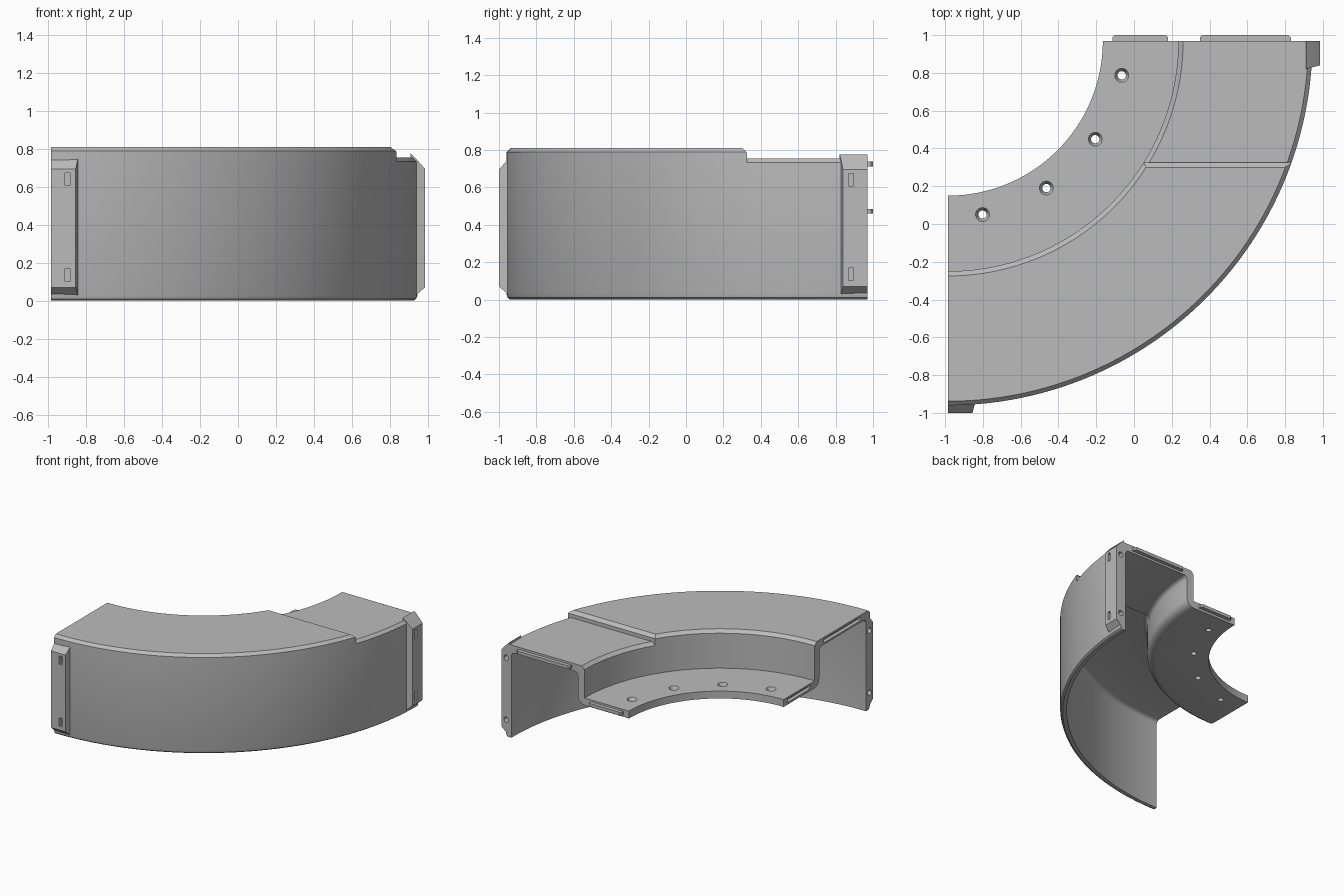
import bpy, bmesh, math
from mathutils import Matrix, Vector

if "Cube" in bpy.data.objects:
    bpy.data.objects.remove(bpy.data.objects["Cube"])

# Everything is built around the centre of the bend, then moved into place
CENTRE = Vector((-0.985, 0.97, 0))
SEGMENTS = 72
STEP_V = -0.645
HIGH, LOW = 0.81, 0.755

grey = bpy.data.materials.new("plain grey")
grey.use_nodes = True
grey.diffuse_color = (0.5, 0.5, 0.5, 1)
grey.node_tree.nodes["Principled BSDF"].inputs["Base Color"].default_value = (0.5, 0.5, 0.5, 1)


def make(name, bm):
    bmesh.ops.recalc_face_normals(bm, faces=bm.faces[:])
    mesh = bpy.data.meshes.new(name)
    bm.to_mesh(mesh)
    bm.free()
    mesh.materials.append(grey)
    obj = bpy.data.objects.new(name, mesh)
    bpy.context.scene.collection.objects.link(obj)
    return obj


def swap(p):
    """Mirror a point from one end of the bend to the other."""
    return Vector((-p[1], -p[0], p[2]))


def prism(name, points, offset, other_end=False):
    """Extrude a closed loop of 3D points by an offset."""
    bm = bmesh.new()
    base = bm.faces.new([bm.verts.new(p) for p in points])
    ext = bmesh.ops.extrude_face_region(bm, geom=[base], use_keep_orig=True)
    moved = [g for g in ext["geom"] if isinstance(g, bmesh.types.BMVert)]
    bmesh.ops.translate(bm, verts=moved, vec=offset)
    if other_end:
        for v in bm.verts:
            v.co = swap(v.co)
    return make(name, bm)


def box(name, lo, hi, other_end=False):
    pts = [(lo[0], lo[1], lo[2]), (hi[0], lo[1], lo[2]),
           (hi[0], hi[1], lo[2]), (lo[0], hi[1], lo[2])]
    return prism(name, pts, (0, 0, hi[2] - lo[2]), other_end)


def cone(name, r_low, r_high, depth, place):
    bm = bmesh.new()
    bmesh.ops.create_cone(bm, cap_ends=True, segments=24, radius1=r_low,
                          radius2=r_high, depth=depth, matrix=place)
    return make(name, bm)


def cut(targets, cutter):
    """Subtract a cutter from the targets and discard it."""
    cutter.hide_render = True
    for obj in targets:
        mod = obj.modifiers.new("cut", "BOOLEAN")
        mod.operation, mod.solver, mod.object = "DIFFERENCE", "EXACT", cutter
        bpy.context.view_layer.update()
        deps = bpy.context.evaluated_depsgraph_get()
        mesh = bpy.data.meshes.new_from_object(obj.evaluated_get(deps))
        obj.modifiers.clear()
        obj.data = mesh
    bpy.data.objects.remove(cutter)


def bend(name, top):
    """Sweep the shell cross-section through a quarter turn."""
    roof = top - 0.06
    profile = [(0.82, 0.44), (0.82, 0.5), (1.22, 0.5), (1.22, top - 0.025),
               (1.245, top), (1.908, top), (1.93, top - 0.022),
               (1.93, 0.03), (1.924, 0.01), (1.91, 0), (1.88, 0)]
    # rounded inside corners: (centre r, centre z, radius, start angle, turn)
    for r, z, rad, start, turn in ((1.85, roof - 0.03, 0.03, 0, 90),
                                   (1.31, roof - 0.03, 0.03, 90, 90),
                                   (1.22, 0.5, 0.06, 0, -90)):
        for i in range(5):
            a = math.radians(start + turn * i / 4)
            profile.append((r + rad * math.cos(a), z + rad * math.sin(a)))
    bm = bmesh.new()
    rings = []
    for i in range(SEGMENTS + 1):
        a = -math.pi / 2 * i / SEGMENTS
        rings.append([bm.verts.new((r * math.cos(a), r * math.sin(a), z)) for r, z in profile])
    n = len(profile)
    for a, b in zip(rings, rings[1:]):
        for j in range(n):
            k = (j + 1) % n
            bm.faces.new((a[j], a[k], b[k], b[j]))
    bm.faces.new(rings[0])
    bm.faces.new(rings[-1])
    return make(name, bm)


# Shell: a tall length and a lower length meeting at a chamfered step
high = bend("high_shell", HIGH)
low = bend("low_shell", LOW)
step = [(STEP_V, -1), (STEP_V, 0.785), (STEP_V - 0.04, 0.825),
        (STEP_V - 0.04, 2), (1, 2), (1, -1)]
cut([high], prism("step_cutter", [(-1, v, z) for v, z in step], (4, 0, 0)))
cut([low], box("low_cutter", (-1, -3, -1), (3, STEP_V, 2)))

# End brackets with sloping top and bottom
brackets = []
outline = [(1.895, 0.775), (1.93, 0.74), (1.97, 0.695), (1.97, 0.07), (1.93, 0.035), (1.895, 0.005)]
for name, other in (("back_bracket", False), ("side_bracket", True)):
    bracket = prism(name, [(u, 0, z) for u, z in outline], (0, -0.13, 0))
    for v in bracket.data.vertices:
        if v.co.y < -0.1:
            v.co.y -= (1.97 - v.co.x) * 0.25
    if other:
        for v in bracket.data.vertices:
            v.co = swap(v.co)
        bracket.data.flip_normals()
    brackets.append(bracket)

# Bolt slots in the bracket faces and bolt holes in the bracket ends
for bracket, shell, other in ((brackets[0], low, False), (brackets[1], high, True)):
    for z in (0.135, 0.64):
        cut([bracket], box("slot_cutter", (1.94, -0.1, z - 0.034), (2.1, -0.074, z + 0.034), other))
        spot = Vector((1.926, 0, z))
        turn = Matrix.Rotation(math.pi / 2, 4, "X")
        if other:
            spot = swap(spot)
            turn = Matrix.Rotation(math.pi / 2, 4, "Y")
        cut([bracket, shell], cone("bolt_cutter", 0.022, 0.022, 0.14, Matrix.Translation(spot) @ turn))

# Countersunk screw holes along the inner ledge
for i in range(4):
    a = -math.radians(11.25 + 22.5 * i)
    x, y = 0.938 * math.cos(a), 0.938 * math.sin(a)
    shells = [low] if y > STEP_V + 0.05 else [high]
    cut(shells, cone("screw_cutter", 0.022, 0.022, 0.3, Matrix.Translation((x, y, 0.47))))
    cut(shells, cone("sink_cutter", 0.021, 0.038, 0.03, Matrix.Translation((x, y, 0.487))))

# Locating tongues on one end and matching grooves in the other
parts = [high, low] + brackets
for label, u0, u1, z, drop in (("roof", 1.335, 1.815, 0.725, HIGH - LOW),
                               ("ledge", 0.87, 1.165, 0.472, 0)):
    tongue = [(u0, -0.01), (u0, 0.018), (u0 + 0.012, 0.03),
              (u1 - 0.012, 0.03), (u1, 0.018), (u1, -0.01)]
    parts.append(prism(label + "_tongue", [(u, v, z - 0.013) for u, v in tongue], (0, 0, 0.026)))
    zg = z + drop
    cut([high], box("groove_cutter", (u0, -0.03, zg - 0.015), (u1, 0.1, zg + 0.015), True))

# Move into place and shade
bpy.ops.object.select_all(action="DESELECT")
for obj in parts:
    obj.location = CENTRE
    obj.select_set(True)
bpy.context.view_layer.objects.active = high
bpy.ops.object.shade_smooth_by_angle(angle=math.radians(30))
